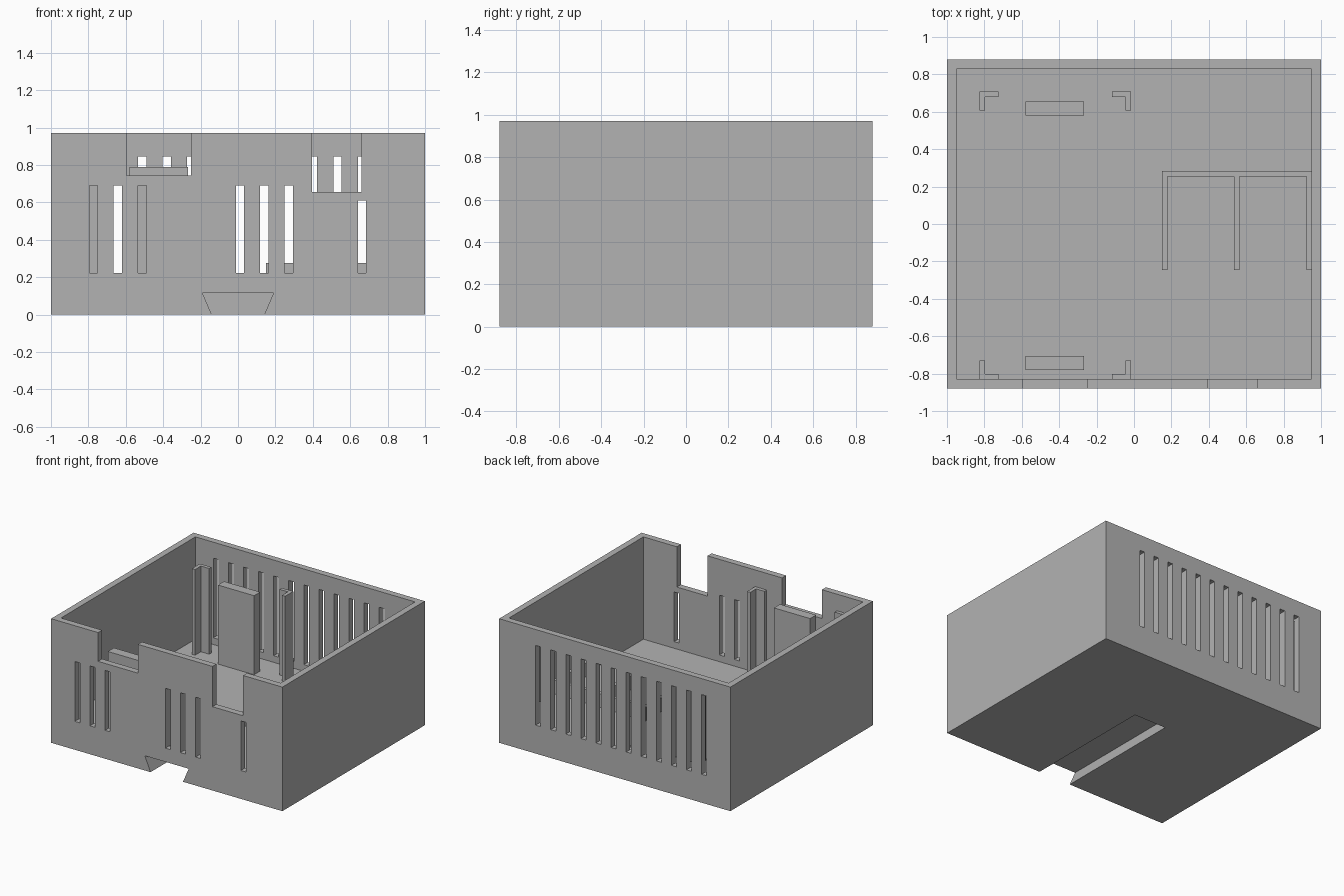
import bpy
import bmesh

cube = bpy.data.objects.get("Cube")
if cube:
    bpy.data.objects.remove(cube, do_unlink=True)

grey = bpy.data.materials.new("plain grey")
grey.use_nodes = True
grey.diffuse_color = (0.45, 0.45, 0.45, 1)
for node in grey.node_tree.nodes:
    if node.type == "BSDF_PRINCIPLED":
        node.inputs["Base Color"].default_value = grey.diffuse_color

HALF_X, HALF_Y, HEIGHT = 1.0, 0.88, 0.97
WALL, FLOOR, RIB = 0.05, 0.17, 0.028
IN_X, IN_Y = HALF_X - WALL, HALF_Y - WALL
SINK = FLOOR - 0.02  # inner parts start slightly inside the floor


def prism(bm, profile, y0, y1):
    """Extrude an x-z outline along y."""
    face = bm.faces.new([bm.verts.new((x, y0, z)) for x, z in profile])
    top = bmesh.ops.extrude_face_region(bm, geom=[face])["geom"]
    verts = [v for v in top if isinstance(v, bmesh.types.BMVert)]
    bmesh.ops.translate(bm, verts=verts, vec=(0, y1 - y0, 0))


def box(bm, x0, x1, y0, y1, z0, z1):
    prism(bm, [(x0, z0), (x1, z0), (x1, z1), (x0, z1)], y0, y1)


def l_post(bm, x, y, sx, z1, arm=0.1):
    """L-shaped corner post; arms run inwards from the corner at (x, y)."""
    sy = -1 if y > 0 else 1
    pts = [(0, 0), (arm, 0), (arm, RIB), (RIB, RIB), (RIB, arm), (0, arm)]
    face = bm.faces.new([bm.verts.new((x + sx * a, y + sy * b, SINK)) for a, b in pts])
    top = bmesh.ops.extrude_face_region(bm, geom=[face])["geom"]
    verts = [v for v in top if isinstance(v, bmesh.types.BMVert)]
    bmesh.ops.translate(bm, verts=verts, vec=(0, 0, z1 - SINK))


def make(name, bm):
    bmesh.ops.recalc_face_normals(bm, faces=bm.faces)
    mesh = bpy.data.meshes.new(name)
    bm.to_mesh(mesh)
    bm.free()
    mesh.materials.append(grey)
    obj = bpy.data.objects.new(name, mesh)
    bpy.context.scene.collection.objects.link(obj)
    return obj


def cut(obj, cutter):
    """Subtract the cutter, bake the result and drop the cutter."""
    cutter.hide_render = True
    mod = obj.modifiers.new("cut", "BOOLEAN")
    mod.operation, mod.solver, mod.object = "DIFFERENCE", "EXACT", cutter
    bpy.context.view_layer.update()
    baked = bpy.data.meshes.new_from_object(
        obj.evaluated_get(bpy.context.evaluated_depsgraph_get()))
    obj.modifiers.clear()
    obj.data = baked
    bpy.data.objects.remove(cutter, do_unlink=True)


# Open-topped shell
bm = bmesh.new()
box(bm, -HALF_X, HALF_X, -HALF_Y, HALF_Y, 0, HEIGHT)
shell = make("case_shell", bm)
bm = bmesh.new()
box(bm, -IN_X, IN_X, -IN_Y, IN_Y, FLOOR, HEIGHT + 0.1)
cut(shell, make("cavity_cutter", bm))

# Openings: dovetail groove underneath, front notches, vent slots
bm = bmesh.new()
prism(bm, [(-0.123, -0.04), (0.123, -0.04), (0.19, 0.115), (-0.19, 0.115)], -1, 0.178)
FRONT, BACK = (-HALF_Y - 0.05, -IN_Y + 0.01), (IN_Y - 0.01, HALF_Y + 0.05)
for x0, x1, z0 in [(-0.595, -0.25, 0.745), (0.395, 0.66, 0.655)]:
    box(bm, x0, x1, *FRONT, z0, HEIGHT + 0.1)
front_tops = {0: 0.69, 1: 0.69, 2: 0.69, 6: 0.69, 7: 0.69, 8: 0.69, 11: 0.61}
for i in range(12):
    x = -0.773 + 0.1305 * i
    box(bm, x - 0.022, x + 0.022, *BACK, 0.222, 0.845)
    if i in front_tops:
        box(bm, x - 0.022, x + 0.022, *FRONT, 0.222, front_tops[i])
cut(shell, make("opening_cutter", bm))

# Tall L-shaped posts that hold the board corners
for end, y in [("front", -IN_Y), ("back", 0.708)]:
    for side, x, sx in [("right", -0.825, 1), ("left", -0.017, -1)]:
        bm = bmesh.new()
        l_post(bm, x, y, sx, 0.84)
        make(f"{end}_{side}_post", bm)

# Support blocks between the posts
for end, y0, y1 in [("front", -0.78, -0.705), ("back", 0.58, 0.655)]:
    bm = bmesh.new()
    box(bm, -0.58, -0.267, y0, y1, SINK, 0.788)
    make(f"{end}_support_block", bm)

# Low ribs forming two bays against the left wall
bm = bmesh.new()
box(bm, 0.15, IN_X, 0.255, 0.283, SINK, 0.277)
make("bay_back_rib", bm)
for name, x in [("right", 0.15), ("middle", 0.535), ("left", IN_X - RIB)]:
    bm = bmesh.new()
    box(bm, x, x + RIB, -0.245, 0.255, SINK, 0.277)
    make(f"bay_{name}_rib", bm)
